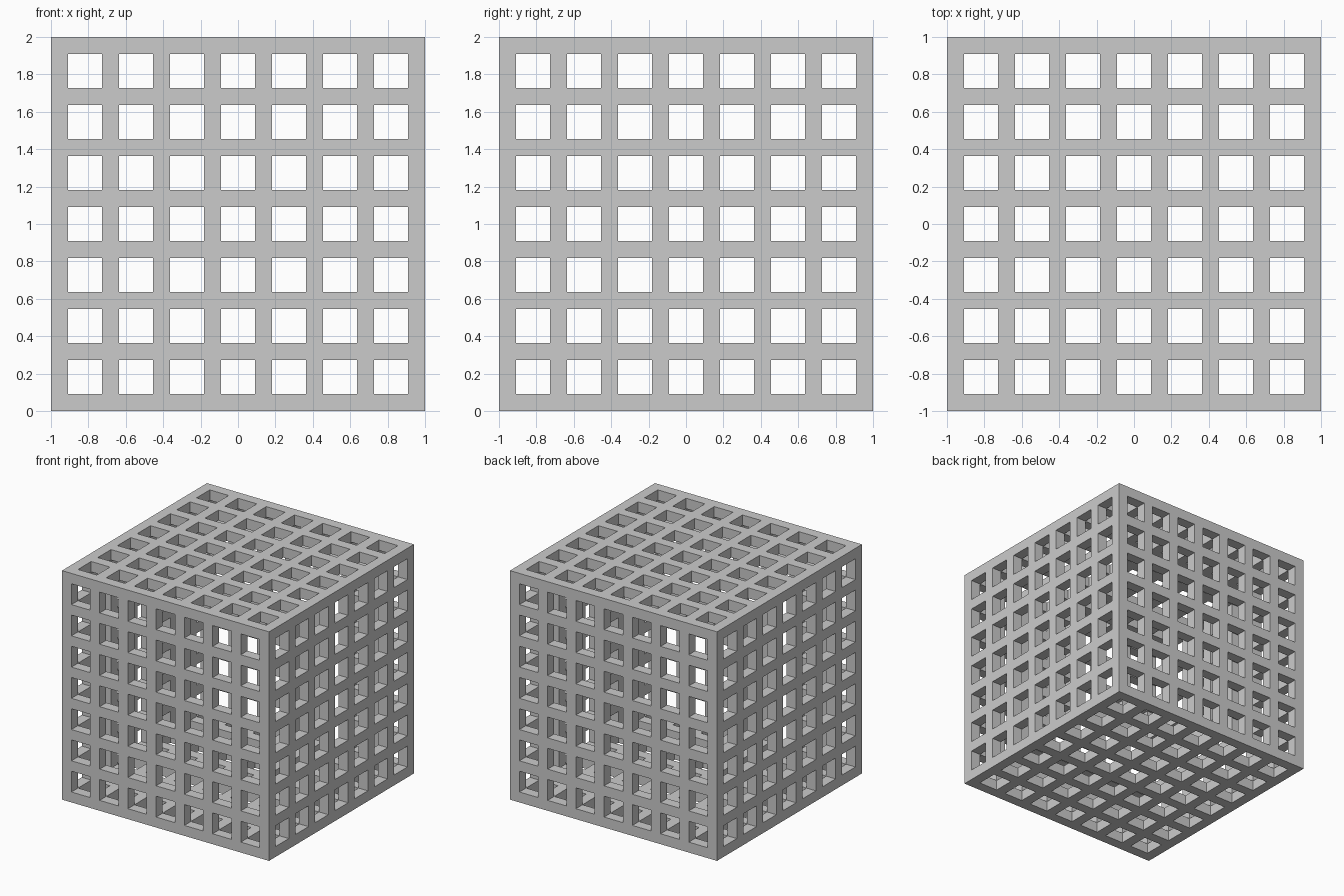
import bpy, bmesh
from itertools import product
from mathutils import Vector

if "Cube" in bpy.data.objects:
    bpy.data.objects.remove(bpy.data.objects["Cube"])

HOLES = 7                       # openings along each edge
N = 2 * HOLES + 1               # alternating bar / opening slots
UNIT = 2 / (3 * HOLES + 1)      # bar width; openings are twice as wide

# Slot boundaries from 0 to 2
lines = [0.0]
for i in range(N):
    lines.append(lines[-1] + UNIT * (1 + i % 2))


def solid(c):
    """Bars of the hollow shell: on the outside and not in an opening."""
    if min(c) < 0 or max(c) >= N:
        return False
    on_shell = min(c) == 0 or max(c) == N - 1
    return on_shell and sum(i % 2 == 0 for i in c) >= 2


# Hollow lattice cube: skin every exposed side of the solid slots
bm = bmesh.new()
verts = {}


def vert(p):
    if p not in verts:
        x, y, z = (lines[i] for i in p)
        verts[p] = bm.verts.new(Vector((x - 1, y - 1, z)))
    return verts[p]


for cell in product(range(N), repeat=3):
    if not solid(cell):
        continue
    for axis, side in product(range(3), (0, 1)):
        neighbour = list(cell)
        neighbour[axis] += 2 * side - 1
        if solid(neighbour):
            continue
        u, v = (axis + 1) % 3, (axis + 2) % 3
        loop = []
        for du, dv in ((0, 0), (1, 0), (1, 1), (0, 1)):
            p = list(cell)
            p[axis] += side
            p[u] += du
            p[v] += dv
            loop.append(vert(tuple(p)))
        bm.faces.new(loop if side else loop[::-1])

mesh = bpy.data.meshes.new("lattice_cube")
bm.to_mesh(mesh)
bm.free()
bpy.context.collection.objects.link(bpy.data.objects.new("lattice_cube", mesh))
